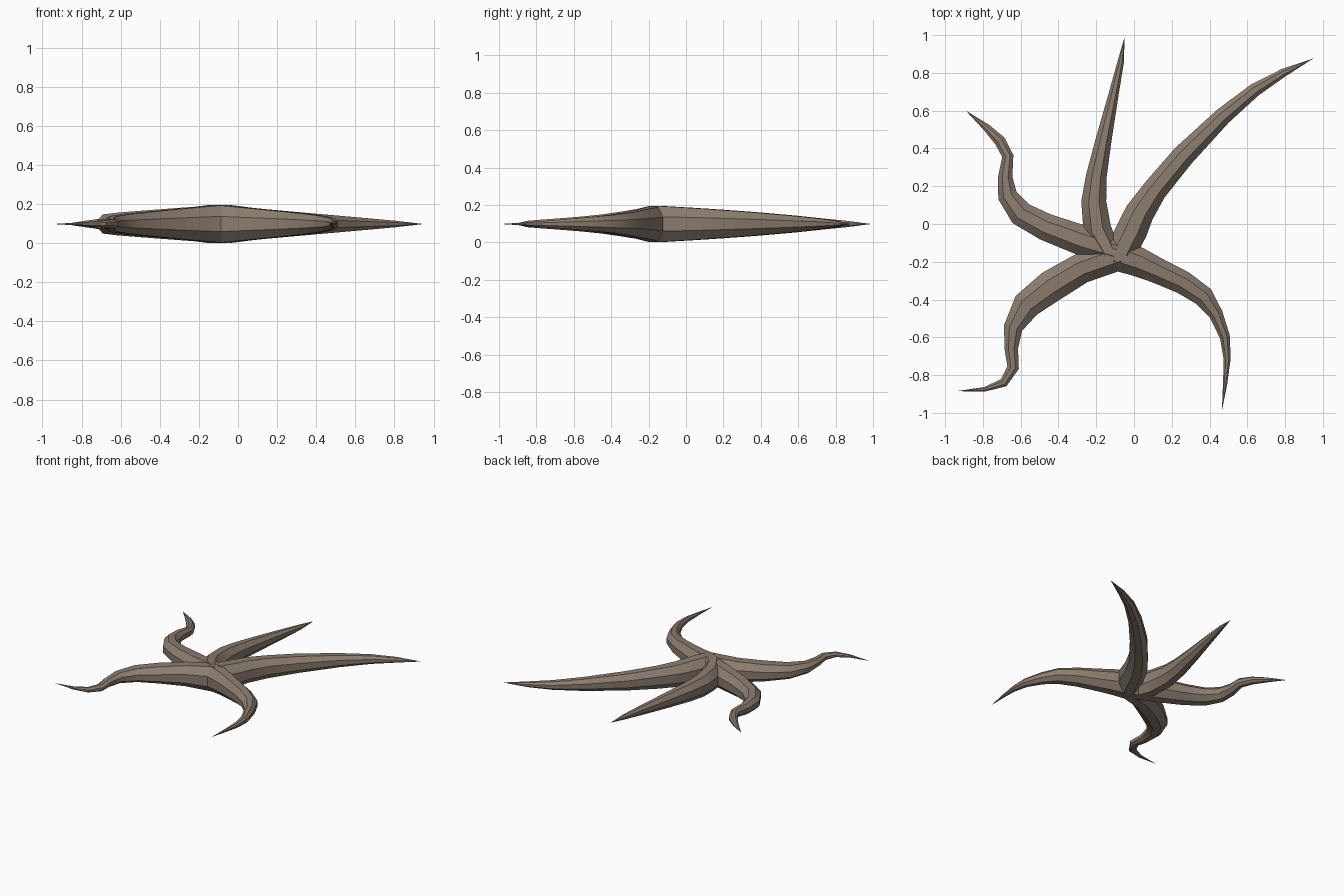
import bpy
import bmesh
from math import cos, sin, pi
from mathutils import Vector

cube = bpy.data.objects.get("Cube")
if cube:
    bpy.data.objects.remove(cube)

SIDES = 8
MID_Z = 0.098
CORE_HEIGHT = 0.097

skin = bpy.data.materials.new("brown_grey_skin")
skin.use_nodes = True
SKIN_COLOR = (0.26, 0.205, 0.16, 1)
skin.diffuse_color = SKIN_COLOR
skin.node_tree.nodes["Principled BSDF"].inputs["Base Color"].default_value = SKIN_COLOR


def make_arm(name, path, power):
    """Sweep a tapering octagon along (x, y, half width) points to a pointed tip."""
    pts = [Vector((x, y, MID_Z)) for x, y, w in path]
    dist = [0.0]
    for a, b in zip(pts, pts[1:]):
        dist.append(dist[-1] + (b - a).length)
    bm = bmesh.new()
    rings = []
    grow = 1 / cos(pi / SIDES)
    for i, p in enumerate(pts[:-1]):
        ahead = (pts[i + 1] - p).normalized()
        behind = (p - pts[i - 1]).normalized() if i else ahead
        along = (ahead + behind).normalized()
        across = Vector((along.y, -along.x, 0))
        w = path[i][2] * grow
        h = CORE_HEIGHT * (1 - dist[i] / dist[-1]) ** power * grow
        angles = [2 * pi * (k + 0.5) / SIDES for k in range(SIDES)]
        rings.append([bm.verts.new(p + across * w * cos(a) + Vector((0, 0, h * sin(a))))
                      for a in angles])
    tip = bm.verts.new(pts[-1])
    bm.faces.new(rings[0])
    for k in range(SIDES):
        n = (k + 1) % SIDES
        for a, b in zip(rings, rings[1:]):
            bm.faces.new((a[k], a[n], b[n], b[k]))
        bm.faces.new((rings[-1][k], rings[-1][n], tip))
    bmesh.ops.recalc_face_normals(bm, faces=bm.faces)
    mesh = bpy.data.meshes.new(name)
    bm.to_mesh(mesh)
    bm.free()
    mesh.materials.append(skin)
    obj = bpy.data.objects.new(name, mesh)
    bpy.context.collection.objects.link(obj)
    bpy.ops.object.select_all(action="DESELECT")
    obj.select_set(True)
    bpy.context.view_layer.objects.active = obj
    bpy.ops.object.shade_smooth_by_angle(angle=pi / 6)


# Long arm sweeping to the back left
make_arm("back_left_arm", [
    (-.07, -.15, .08), (-.01, -.03, .083), (.03, .06, .077), (.11, .18, .065),
    (.26, .36, .06), (.47, .57, .046), (.64, .71, .035), (.79, .80, .022),
    (.95, .877, 0)], 0.8)

# Nearly straight arm to the back
make_arm("back_arm", [
    (-.13, -.15, .06), (-.195, -.03, .075), (-.213, .12, .066), (-.2, .25, .055),
    (-.16, .45, .042), (-.105, .7, .026), (-.07, .86, .017), (-.05, .99, 0)], 0.8)

# Winding arm to the back right
make_arm("back_right_arm", [
    (-.09, -.145, .07), (-.28, -.085, .08), (-.47, -.015, .072), (-.6, .055, .066),
    (-.67, .15, .052), (-.682, .25, .038), (-.668, .36, .03), (-.71, .44, .03),
    (-.78, .51, .02), (-.89, .6, 0)], 0.85)

# Winding arm to the front right
make_arm("front_right_arm", [
    (-.08, -.165, .08), (-.28, -.235, .08), (-.44, -.33, .085), (-.57, -.43, .075),
    (-.64, -.55, .05), (-.65, -.66, .036), (-.64, -.76, .031), (-.69, -.84, .024),
    (-.79, -.875, .012), (-.945, -.885, 0)], 1.1)

# Hooked arm to the front left
make_arm("front_left_arm", [
    (-.1, -.16, .085), (.02, -.2, .078), (.12, -.245, .068), (.26, -.31, .062),
    (.37, -.385, .055), (.435, -.48, .037), (.482, -.6, .027), (.493, -.72, .018),
    (.482, -.85, .011), (.465, -.99, 0)], 1.1)
